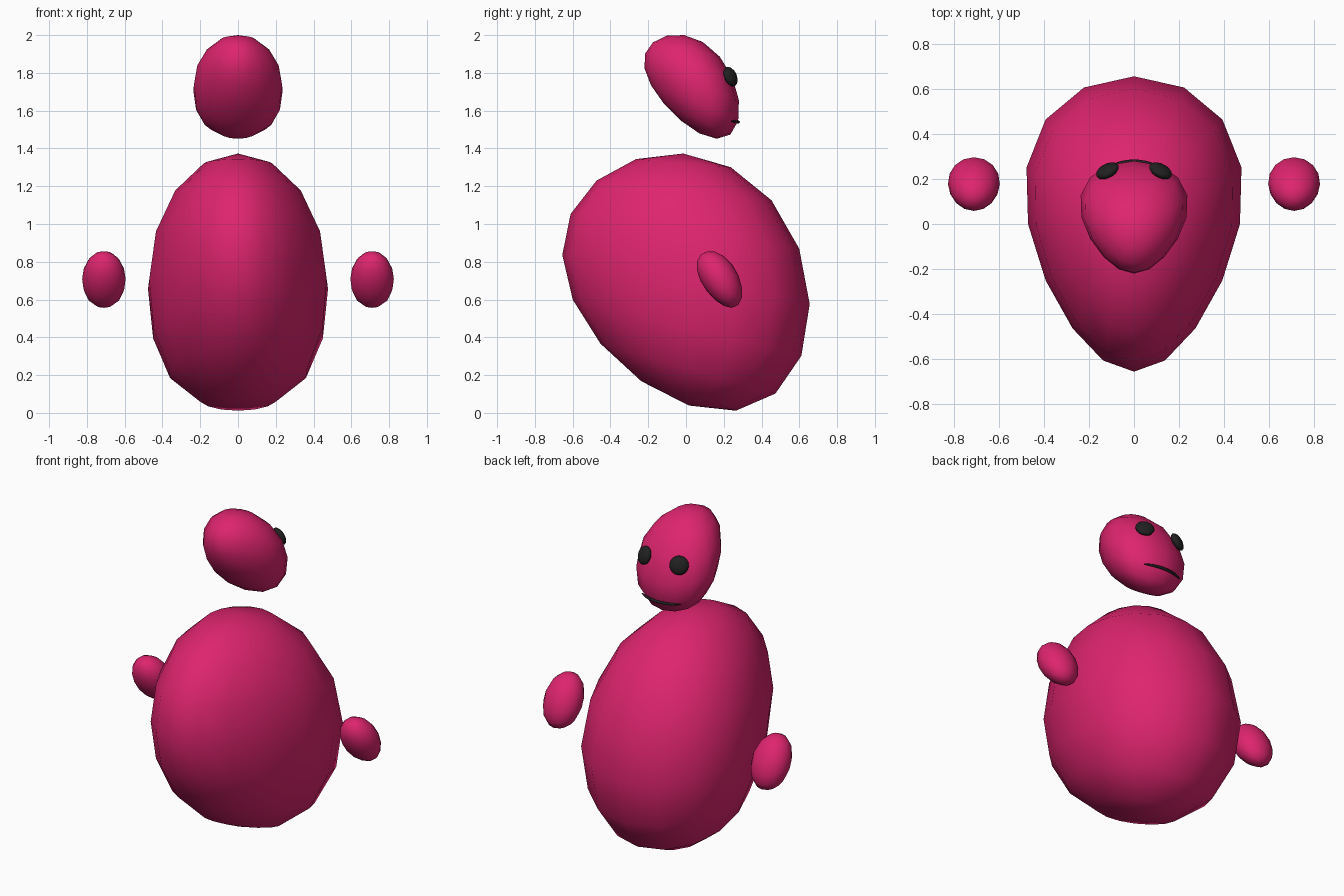
import bpy, bmesh
from mathutils import Vector

if "Cube" in bpy.data.objects:
    bpy.data.objects.remove(bpy.data.objects["Cube"])


def material(name, rgb):
    m = bpy.data.materials.new(name)
    m.diffuse_color = (*rgb, 1)
    m.use_nodes = True
    m.node_tree.nodes["Principled BSDF"].inputs["Base Color"].default_value = m.diffuse_color
    return m


PINK = material("pink", (0.73, 0.018, 0.157))
BLACK = material("black", (0.015, 0.015, 0.015))


def sphere(name, mat, warp, segments=16, rings=8):
    """Smooth unit sphere whose points are moved by warp(x, y, z)."""
    bm = bmesh.new()
    bmesh.ops.create_uvsphere(bm, u_segments=segments, v_segments=rings, radius=1)
    for v in bm.verts:
        v.co = warp(*v.co)
    bmesh.ops.recalc_face_normals(bm, faces=bm.faces)
    for f in bm.faces:
        f.smooth = True
    me = bpy.data.meshes.new(name)
    bm.to_mesh(me)
    bm.free()
    me.materials.append(mat)
    ob = bpy.data.objects.new(name, me)
    bpy.context.collection.objects.link(ob)
    return ob


def egg(center, size, widen_y, widen_low, lean, slant, slant_low):
    """Leaning egg: wider toward +y and the bottom, rings slanted down toward +y."""
    cx, cy, cz = center
    sx, sy, sz = size

    def warp(x, y, z):
        width = sx + widen_y * y + widen_low * min(z, 0) ** 2
        return Vector((cx + x * width,
                       cy + y * sy - lean * z,
                       cz + z * sz - y * (slant - slant_low * z)))
    return warp


# Body and head
sphere("body", PINK, egg((0, 0, 0.706), (0.47, 0.655, 0.667),
                         0.12, 0.095, 0.015, 0.13, 0.08))
sphere("head", PINK, egg((0, 0.03, 1.74), (0.233, 0.25, 0.26),
                         0.06, 0.04, 0.04, 0.085, 0.045))

for side, label in ((-1, "left"), (1, "right")):
    # Floating hand
    sphere(label + "_hand", PINK, egg((side * 0.71, 0.177, 0.71), (0.115, 0.119, 0.143),
                                      0.005, 0.012, 0.022, 0.045, 0.012))
    # Flattened eye facing out from the head
    center = Vector((side * 0.118, 0.236, 1.78))
    turn = Vector((side * 0.42, 0.83, 0.36)).to_track_quat('Z', 'Y')
    sphere(label + "_eye", BLACK,
           lambda x, y, z: center + turn @ Vector((x * 0.055, y * 0.055, z * 0.026)))

# Thin mouth line wrapped around the lower face
curve = bpy.data.curves.new("mouth", 'CURVE')
curve.dimensions = '3D'
curve.bevel_depth = 0.008
curve.bevel_resolution = 2
curve.use_fill_caps = True
line = curve.splines.new('POLY')
steps = 12
line.points.add(steps)
for i, p in enumerate(line.points):
    t = 2 * i / steps - 1
    p.co = (0.13 * t, 0.278 - 0.036 * t * t, 1.54 + 0.004 * t * t, 1)
    p.radius = 1 - 0.6 * t ** 4
curve.materials.append(BLACK)
bpy.context.collection.objects.link(bpy.data.objects.new("mouth", curve))
